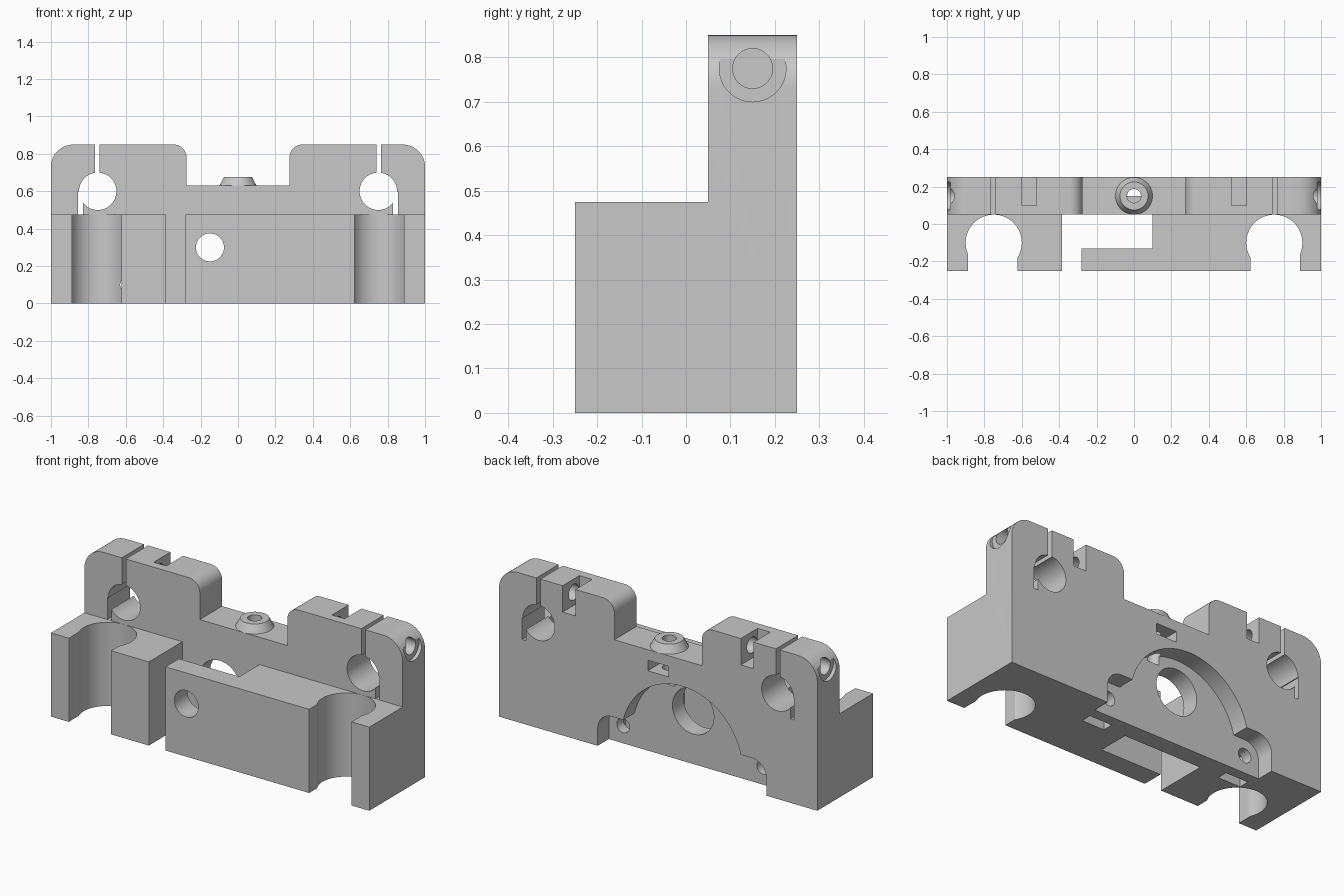
import bpy, bmesh
from math import cos, sin, pi, radians
from mathutils import Matrix, Vector

if "Cube" in bpy.data.objects:
    bpy.data.objects.remove(bpy.data.objects["Cube"])

grey = bpy.data.materials.new("plain grey")
grey.use_nodes = True
tone = (0.58, 0.58, 0.58, 1)
grey.diffuse_color = tone
grey.node_tree.nodes["Principled BSDF"].inputs["Base Color"].default_value = tone


def finish(bm, name):
    # Faces must point outward for the cuts to work
    bm.normal_update()
    bmesh.ops.recalc_face_normals(bm, faces=bm.faces)
    if bm.calc_volume(signed=True) < 0:
        bmesh.ops.reverse_faces(bm, faces=bm.faces)
    mesh = bpy.data.meshes.new(name)
    bm.to_mesh(mesh)
    bm.free()
    mesh.materials.append(grey)
    obj = bpy.data.objects.new(name, mesh)
    bpy.context.collection.objects.link(obj)
    return obj


def box(name, x, y, z):
    bm = bmesh.new()
    bmesh.ops.create_cube(bm, size=1)
    for v in bm.verts:
        v.co = [a + (b - a) * (c + 0.5) for (a, b), c in zip((x, y, z), v.co)]
    return finish(bm, name)


def rod(name, start, end, r, r_end=None, sides=64):
    a, b = Vector(start), Vector(end)
    bm = bmesh.new()
    bmesh.ops.create_cone(bm, cap_ends=True, segments=sides, radius1=r,
                          radius2=r if r_end is None else r_end, depth=(b - a).length)
    turn = (b - a).to_track_quat('Z', 'Y').to_matrix().to_4x4()
    bm.transform(Matrix.Translation((a + b) / 2) @ turn)
    return finish(bm, name)


def slab(name, outline, y0, y1):
    bm = bmesh.new()
    face = bm.faces.new([bm.verts.new((x, y0, z)) for x, z in outline])
    out = bmesh.ops.extrude_face_region(bm, geom=[face])["geom"]
    moved = [v for v in out if isinstance(v, bmesh.types.BMVert)]
    bmesh.ops.translate(bm, vec=(0, y1 - y0, 0), verts=moved)
    if not any(len(f.verts) == len(outline) and abs(f.calc_center_median().y - y0) < 1e-5
               for f in bm.faces):
        bmesh.ops.holes_fill(bm, edges=bm.edges)
    return finish(bm, name)


def arc(cx, cz, r, a0, a1, n=16):
    angles = [radians(a0 + (a1 - a0) * i / n) for i in range(n + 1)]
    return [(cx + r * cos(a), cz + r * sin(a)) for a in angles]


def combine(target, tool, operation='DIFFERENCE'):
    mod = target.modifiers.new("combine", 'BOOLEAN')
    mod.operation, mod.solver, mod.object = operation, 'EXACT', tool
    bpy.context.view_layer.objects.active = target
    bpy.ops.object.modifier_apply(modifier=mod.name)
    bpy.data.objects.remove(tool)


# Front block with gear chamber and two open bearing bores
front = box("front_block", (-1, 1), (-0.25, 0.07), (0, 0.475))
combine(front, box("chamber", (-0.385, 0.1), (-0.13, 0.1), (-0.1, 0.6)))
combine(front, box("chamber_mouth", (-0.385, -0.28), (-0.3, -0.1), (-0.1, 0.6)))
for s in (-1, 1):
    combine(front, rod("bore", (s * 0.75, -0.1, -0.1), (s * 0.75, -0.1, 0.6), 0.15))
    combine(front, box("bore_mouth", (s * 0.755 - 0.133, s * 0.755 + 0.133),
                       (-0.3, -0.12), (-0.1, 0.6)))
combine(front, rod("shaft_hole", (-0.15, -0.3, 0.3), (-0.15, 0, 0.3), 0.075))

# Upright plate with two rounded shoulders
half = [(0.275, 0.63)] + arc(0.345, 0.78, 0.07, 180, 90) + arc(0.88, 0.73, 0.12, 90, 0) + [(1, 0)]
outline = half + [(-x, z) for x, z in reversed(half)]
body = slab("carriage_body", outline, 0.05, 0.25)
combine(body, front, 'UNION')

# Rod clamps, clamp screws and nut slots, mirrored
for s in (-1, 1):
    def span(a, b):
        return tuple(sorted((s * a, s * b)))
    combine(body, rod("rod_hole", (s * 0.75, 0.03, 0.6), (s * 0.75, 0.3, 0.6), 0.1))
    combine(body, box("clamp_slit", span(0.74, 0.765), (0, 0.3), (0.65, 0.9)))
    combine(body, box("flex_slit", span(0.83, 0.855), (0.03, 0.3), (0.476, 0.6)))
    combine(body, rod("screw_hole", (s * 0.44, 0.15, 0.775), (s * 1.1, 0.15, 0.775), 0.045, sides=32))
    combine(body, rod("screw_head", (s * 0.98, 0.15, 0.775), (s * 1.1, 0.15, 0.775), 0.075))
    combine(body, box("nut_slot", span(0.52, 0.6), (0.1, 0.3), (0.7, 0.9)))

# Motor recess in the back: a large arch with two screw lobes
mx, mz = -0.15, 0.1
arch = arc(mx, mz, 0.38, 0, 180, 64) + [(mx - 0.38, -0.1), (mx + 0.38, -0.1)]
combine(body, slab("arch", arch, 0.15, 0.3))
combine(body, box("arch_foot", (mx - 0.44, mx + 0.44), (0.15, 0.3), (-0.1, 0.19)))
for s in (-1, 1):
    lx = mx + s * 0.44
    lobe = arc(lx, mz, 0.09, 0, 180) + [(lx - 0.09, -0.1), (lx + 0.09, -0.1)]
    combine(body, slab("lobe", lobe, 0.15, 0.3))
    combine(body, rod("motor_screw", (lx, -0.03, mz), (lx, 0.2, mz), 0.04, sides=32))
    combine(body, box("motor_nut", (lx - 0.07, lx + 0.07), (0.03, 0.09), (-0.1, 0.17)))
combine(body, rod("motor_shaft", (mx, 0, 0.3), (mx, 0.2, 0.3), 0.13))

# Tapered boss on top, its nut slot and vertical screw hole
combine(body, rod("boss", (0, 0.15, 0.63), (0, 0.15, 0.675), 0.099, 0.075), 'UNION')
combine(body, box("boss_nut", (-0.065, 0.065), (0.08, 0.3), (0.51, 0.57)))
combine(body, rod("boss_hole", (0, 0.15, 0.41), (0, 0.15, 0.8), 0.037, sides=32))

bpy.ops.object.select_all(action='DESELECT')
body.select_set(True)
bpy.context.view_layer.objects.active = body
bpy.ops.object.shade_smooth_by_angle(angle=radians(30))
